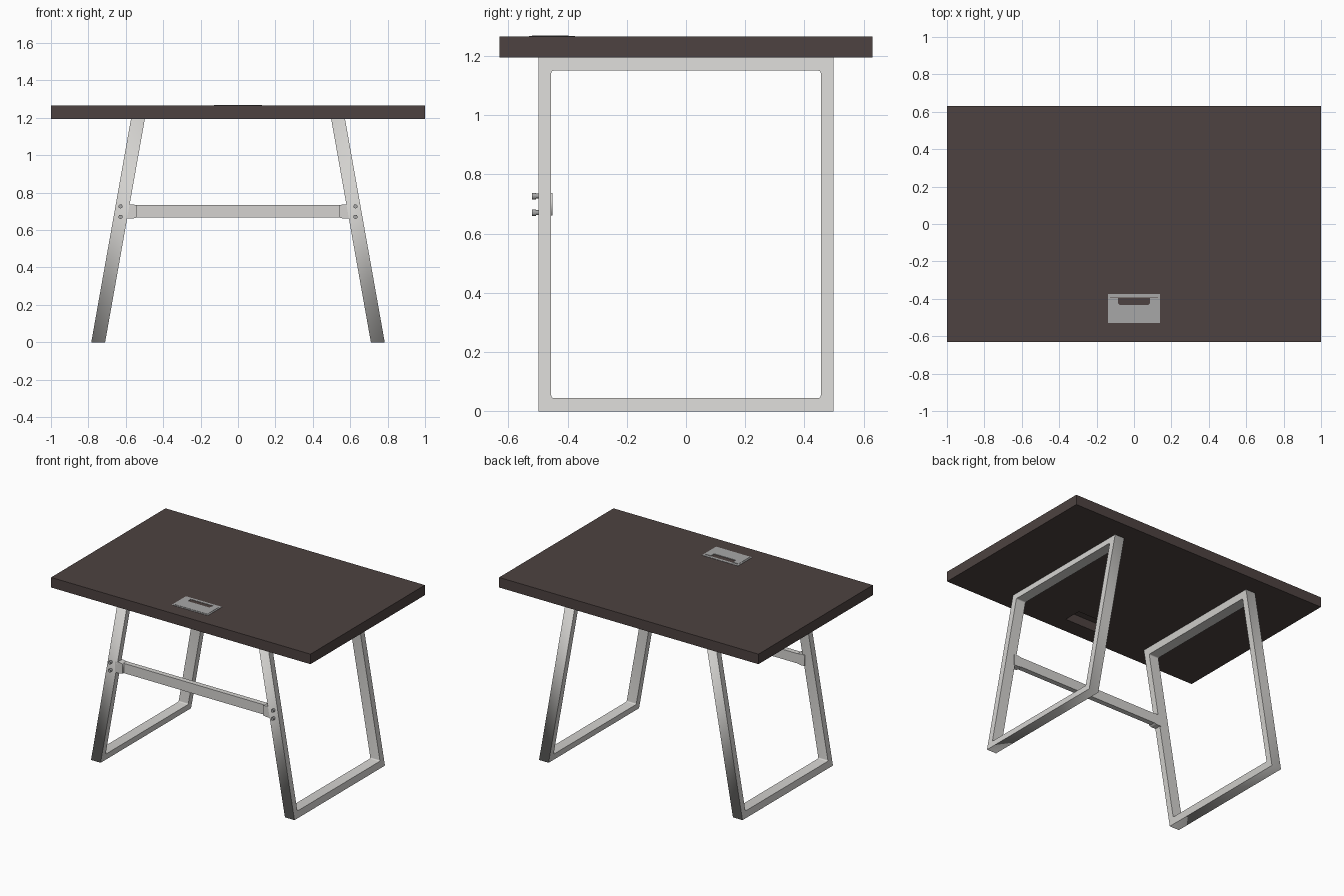
import bpy, bmesh, math
from mathutils import Matrix, Vector

if "Cube" in bpy.data.objects:
    bpy.data.objects.remove(bpy.data.objects["Cube"], do_unlink=True)


def material(name, r, g, b):
    m = bpy.data.materials.new(name)
    m.diffuse_color = (r, g, b, 1)
    m.use_nodes = True
    m.node_tree.nodes["Principled BSDF"].inputs["Base Color"].default_value = (r, g, b, 1)
    return m


WOOD = material("dark brown wood", 0.075, 0.055, 0.052)
STEEL = material("light grey steel", 0.66, 0.65, 0.63)
GREY = material("mid grey metal", 0.39, 0.39, 0.39)


def add(name, mesh, mat):
    """Link a mesh as a named part with outward normals."""
    bm = bmesh.new()
    bm.from_mesh(mesh)
    bmesh.ops.remove_doubles(bm, verts=bm.verts, dist=1e-5)
    bmesh.ops.recalc_face_normals(bm, faces=bm.faces)
    bm.to_mesh(mesh)
    bm.free()
    mesh.materials.clear()
    mesh.materials.append(mat)
    obj = bpy.data.objects.new(name, mesh)
    bpy.context.collection.objects.link(obj)
    return obj


def box(name, lo, hi, mat):
    lo, hi = Vector(lo), Vector(hi)
    mesh = bpy.data.meshes.new(name)
    bm = bmesh.new()
    bmesh.ops.create_cube(bm, size=1, matrix=Matrix.Translation((lo + hi) / 2)
                          @ Matrix.Diagonal((*(hi - lo), 1)))
    bm.to_mesh(mesh)
    bm.free()
    return add(name, mesh, mat)


def prism(name, outlines, half_depth, matrix, mat):
    """Extrude closed outlines (the inner ones become holes)."""
    curve = bpy.data.curves.new(name, 'CURVE')
    curve.dimensions = '2D'
    curve.fill_mode = 'BOTH'
    curve.extrude = half_depth
    for pts in outlines:
        spline = curve.splines.new('POLY')
        spline.points.add(len(pts) - 1)
        for p, (u, v) in zip(spline.points, pts):
            p.co = (u, v, 0, 1)
        spline.use_cyclic_u = True
    temp = bpy.data.objects.new(name + " outline", curve)
    mesh = bpy.data.meshes.new_from_object(temp)
    bpy.data.objects.remove(temp)
    bpy.data.curves.remove(curve)
    mesh.transform(matrix)
    return add(name, mesh, mat)


def rect(u0, u1, v0, v1, r=0, steps=4):
    """Rectangle outline with optional rounded corners."""
    if not r:
        return [(u0, v0), (u1, v0), (u1, v1), (u0, v1)]
    centres = [(u1 - r, v1 - r), (u0 + r, v1 - r), (u0 + r, v0 + r), (u1 - r, v0 + r)]
    return [(cu + r * math.cos(a), cv + r * math.sin(a))
            for k, (cu, cv) in enumerate(centres)
            for a in [math.pi / 2 * (k + i / steps) for i in range(steps + 1)]]


def cylinder(name, x, z, y0, y1, radius, sides, mat):
    mesh = bpy.data.meshes.new(name)
    bm = bmesh.new()
    bmesh.ops.create_cone(bm, cap_ends=True, segments=sides, radius1=radius, radius2=radius,
                          depth=y1 - y0, matrix=Matrix.Translation((x, (y0 + y1) / 2, z))
                          @ Matrix.Rotation(math.pi / 2, 4, 'X'))
    bm.to_mesh(mesh)
    bm.free()
    return add(name, mesh, mat)


UNDER, TOP = 1.195, 1.265

# Tabletop with a cable pocket cut into its underside
tabletop = box("tabletop", (-1, -0.63, UNDER), (1, 0.63, TOP), WOOD)
cutter = box("pocket_cutter", (-0.125, -0.515, UNDER - 0.05), (0.125, -0.39, TOP - 0.008), WOOD)
cutter.hide_render = True
cut = tabletop.modifiers.new("pocket", 'BOOLEAN')
cut.operation = 'DIFFERENCE'
cut.solver = 'EXACT'
cut.object = cutter
bpy.context.view_layer.objects.active = tabletop
bpy.ops.object.modifier_apply(modifier=cut.name)
bpy.data.objects.remove(cutter, do_unlink=True)

# Cable port: a thin rim around a lid with a notch at its back edge
prism("cable_port_rim", [rect(-0.139, 0.139, -0.53, -0.375), rect(-0.128, 0.128, -0.52, -0.394)],
      0.001, Matrix.Translation((0, 0, TOP + 0.001)), GREY)
right_half = [(0.128, -0.52), (0.128, -0.396), (0.086, -0.396), (0.086, -0.424), (0.078, -0.432)]
lid = right_half + [(-x, y) for x, y in reversed(right_half)]
prism("cable_port_lid", [lid], 0.002, Matrix.Translation((0, 0, TOP + 0.002)), GREY)

# Leaning leg frames, brackets and bolts, mirrored left and right
FOOT, HEAD = 0.7475, 0.535
lean = (FOOT - HEAD) / UNDER
for side, label in ((1, "left"), (-1, "right")):
    shear = Matrix(((0, -side * lean, side, side * FOOT),
                    (1, 0, 0, 0), (0, 1, 0, 0), (0, 0, 0, 1)))
    prism(label + "_leg_frame",
          [rect(-0.498, 0.498, 0, UNDER), rect(-0.455, 0.455, 0.045, 1.15, r=0.008)],
          0.037, shear, STEEL)

    # Bracket tapering from the leg down to the crossbar
    stand = Matrix(((side, 0, 0, 0), (0, 0, 1, -0.474), (0, 1, 0, 0), (0, 0, 0, 1)))
    prism(label + "_bracket",
          [[(0.60, 0.661), (0.565, 0.661), (0.54, 0.667), (0.54, 0.733), (0.565, 0.738), (0.60, 0.738)]],
          0.024, stand, STEEL)

    for z, place in ((0.671, "lower"), (0.727, "upper")):
        bolt = f"{label}_{place}_bolt"
        cylinder(bolt + "_shank", side * 0.628, z, -0.51, -0.49, 0.008, 16, GREY)
        cylinder(bolt + "_head", side * 0.628, z, -0.52, -0.506, 0.011, 16, GREY)

# Crossbar joining the two front legs
box("crossbar", (-0.56, -0.486, 0.666), (0.56, -0.45, 0.734), STEEL)
